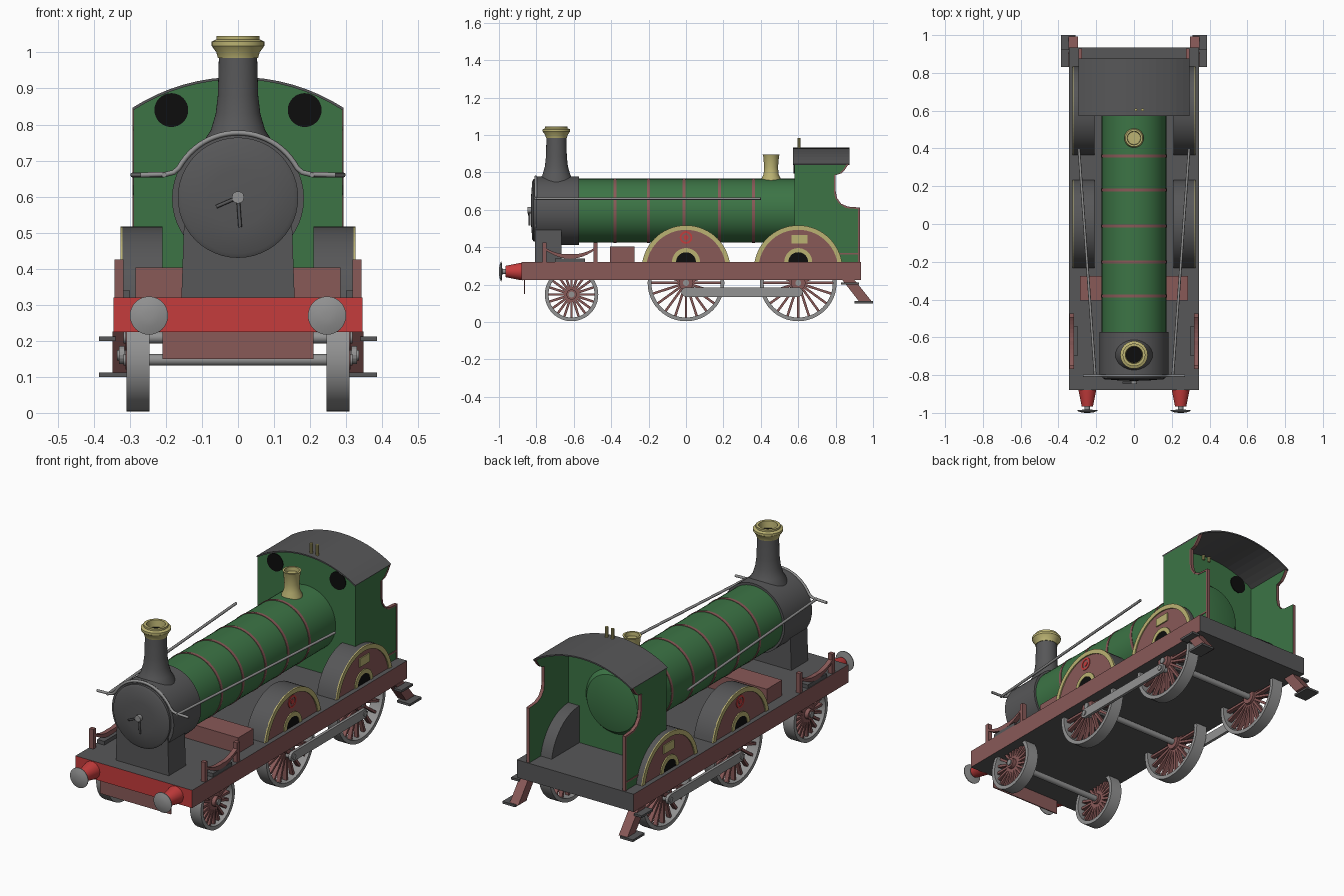
import bpy, bmesh, math
from mathutils import Vector, Matrix

if "Cube" in bpy.data.objects:
    bpy.data.objects.remove(bpy.data.objects["Cube"])


def colour(name, r, g, b):
    m = bpy.data.materials.new(name)
    m.diffuse_color = (r, g, b, 1)
    m.use_nodes = True
    m.node_tree.nodes["Principled BSDF"].inputs["Base Color"].default_value = m.diffuse_color
    return m


GREEN = colour("engine green", 0.045, 0.175, 0.06)
GREY = colour("dark grey", 0.095, 0.095, 0.098)
MAROON = colour("maroon", 0.25, 0.1, 0.097)
RED = colour("beam red", 0.56, 0.045, 0.045)
BRASS = colour("brass", 0.5, 0.45, 0.17)
STEEL = colour("steel grey", 0.29, 0.29, 0.29)
BLACK = colour("black", 0.004, 0.004, 0.004)


def finish(name, bm, mats, rule=None, smooth=False):
    bmesh.ops.recalc_face_normals(bm, faces=bm.faces)
    bm.normal_update()
    if rule:
        for f in bm.faces:
            f.material_index = rule(f)
    me = bpy.data.meshes.new(name)
    bm.to_mesh(me)
    bm.free()
    for m in mats:
        me.materials.append(m)
    ob = bpy.data.objects.new(name, me)
    bpy.context.collection.objects.link(ob)
    if smooth:
        bpy.ops.object.select_all(action='DESELECT')
        bpy.context.view_layer.objects.active = ob
        ob.select_set(True)
        bpy.ops.object.shade_smooth_by_angle(angle=math.radians(35))
    return ob


def place(axis, a, b, t):
    """2D profile point plus depth: x -> (y,z), y -> (x,z), z -> (x,y)."""
    return {'x': (t, a, b), 'y': (a, t, b), 'z': (a, b, t)}[axis]


def prism(name, pts, axis, lo, hi, mats, rule=None, smooth=False):
    bm = bmesh.new()
    A = [bm.verts.new(place(axis, a, b, lo)) for a, b in pts]
    B = [bm.verts.new(place(axis, a, b, hi)) for a, b in pts]
    n = len(pts)
    bm.faces.new(A)
    bm.faces.new(B)
    for i in range(n):
        bm.faces.new((A[i], A[(i + 1) % n], B[(i + 1) % n], B[i]))
    return finish(name, bm, mats, rule, smooth)


def box(name, x, y, z, mats, rule=None):
    pts = [(x[0], y[0]), (x[1], y[0]), (x[1], y[1]), (x[0], y[1])]
    return prism(name, pts, 'z', z[0], z[1], mats, rule)


def lathe(name, prof, axis, c, mats, rule=None, seg=40, closed=False):
    """Revolve (radius, position) pairs about an axis through the 2D centre c."""
    bm = bmesh.new()
    rings = []
    for r, t in prof:
        rings.append([bm.verts.new(place(axis, c[0] + r * math.cos(k * math.tau / seg),
                                         c[1] + r * math.sin(k * math.tau / seg), t))
                      for k in range(seg)])
    pairs = list(zip(rings, rings[1:]))
    if closed:
        pairs.append((rings[-1], rings[0]))
    else:
        bm.faces.new(rings[0])
        bm.faces.new(rings[-1])
    for p, q in pairs:
        for k in range(seg):
            j = (k + 1) % seg
            bm.faces.new((p[k], p[j], q[j], q[k]))
    return finish(name, bm, mats, rule, True)


def rod(name, pts, r, mat):
    cu = bpy.data.curves.new(name, 'CURVE')
    cu.dimensions = '3D'
    cu.bevel_depth, cu.bevel_resolution, cu.use_fill_caps = r, 2, True
    sp = cu.splines.new('POLY')
    sp.points.add(len(pts) - 1)
    for p, q in zip(sp.points, pts):
        p.co = (*q, 1)
    cu.materials.append(mat)
    ob = bpy.data.objects.new(name, cu)
    bpy.context.collection.objects.link(ob)
    bpy.ops.object.select_all(action='DESELECT')
    bpy.context.view_layer.objects.active = ob
    ob.select_set(True)
    bpy.ops.object.convert(target='MESH')


def arc(cy, cz, r, a0, a1, n=24):
    return [(cy + r * math.cos(a0 + (a1 - a0) * i / n), cz + r * math.sin(a0 + (a1 - a0) * i / n))
            for i in range(n + 1)]


def both(s, lo, hi):
    return sorted((s * lo, s * hi))


# Footplate: grey deck, maroon sides, red front beam
box("footplate", (-0.345, 0.345), (-0.88, 0.935), (0.225, 0.32), [GREY, MAROON, RED],
    lambda f: 1 if abs(f.normal.x) > 0.5 else 2 if f.normal.y < -0.5 else 0)
box("front_guard_plate", (-0.21, 0.21), (-0.866, -0.86), (0.15, 0.225), [MAROON])
box("motion_box", (-0.285, 0.285), (-0.405, -0.275), (0.32, 0.403), [MAROON])

# Smokebox, saddle and door
prism("smokebox_saddle", [(-0.157, 0.32), (0.157, 0.32), (0.15, 0.52), (-0.15, 0.52)],
      'y', -0.808, -0.665, [GREY])
lathe("smokebox", [(0.183, -0.572), (0.183, -0.803)], 'y', (0, 0.595), [GREY], seg=48)
lathe("smokebox_door", [(0.167, -0.8), (0.167, -0.815), (0.155, -0.822), (0.08, -0.828),
                        (0.02, -0.83)], 'y', (0, 0.597), [GREY], seg=48)
lathe("door_hub", [(0.017, -0.825), (0.017, -0.848)], 'y', (0, 0.598), [STEEL], seg=12)
rod("door_handle_side", [(0, -0.84, 0.598), (-0.06, -0.84, 0.572)], 0.005, GREY)
rod("door_handle_down", [(0, -0.836, 0.598), (0.006, -0.836, 0.515)], 0.005, GREY)

# Boiler with lining bands
lathe("boiler", [(0.171, -0.58), (0.171, 0.6), (0.15, 0.625), (0.08, 0.64)],
      'y', (0, 0.595), [GREEN], seg=48)
for y in (-0.38, -0.2, -0.01, 0.18, 0.36):
    lathe("boiler_band", [(0.1735, y - 0.008), (0.1735, y + 0.008)], 'y', (0, 0.595),
          [MAROON], seg=48)

# Chimney with brass cap, and brass dome
lathe("chimney", [(0.1, 0.7), (0.098, 0.75), (0.075, 0.785), (0.062, 0.83), (0.056, 0.88),
                  (0.053, 0.99)], 'z', (0, -0.693), [GREY])
lathe("chimney_cap", [(0.056, 0.985), (0.06, 1.0), (0.073, 1.018), (0.073, 1.03), (0.06, 1.036),
                      (0.06, 1.046), (0.046, 1.046), (0.042, 1.01)], 'z', (0, -0.693),
      [BRASS, BLACK], lambda f: 1 if len(f.verts) > 4 and f.calc_center_median().z > 1 else 0)
lathe("dome", [(0.054, 0.74), (0.05, 0.77), (0.04, 0.79), (0.037, 0.83), (0.042, 0.885),
               (0.046, 0.895), (0.036, 0.895), (0.034, 0.875)], 'z', (0, 0.455), [BRASS])

# Handrails along the boiler and over the smokebox
for s in (1, -1):
    rod("side_handrail", [(s * 0.205, -0.81, 0.66), (s * 0.292, 0.4, 0.66)], 0.007, STEEL)
over = [(x, z) for x, z in arc(0, 0.59, 0.187, 0.5, math.pi - 0.5)]
over = [(0.27, 0.66), (0.2, 0.662), (0.178, 0.667)] + over + [(-0.178, 0.667), (-0.2, 0.662), (-0.27, 0.66)]
rod("front_handrail", [(x, -0.803, z) for x, z in over], 0.007, STEEL)

# Cab front wall with round windows, and curved roof
wall_top = arc(0, 0.388, 0.537, math.pi / 2 - 0.57, math.pi / 2 + 0.57, 16)
prism("cab_front", [(-0.29, 0.32), (0.29, 0.32)] + wall_top, 'y', 0.58, 0.6, [GREEN])
roof = arc(0, 0.388, 0.544, math.pi / 2 - 0.57, math.pi / 2 + 0.57, 16)
prism("cab_roof", roof + wall_top[::-1], 'y', 0.573, 0.875, [GREY])
for s in (1, -1):
    lathe("cab_window", [(0.047, 0.576), (0.047, 0.604)], 'y', (s * 0.185, 0.84), [BLACK], seg=32)
for x in (0.01, 0.045):
    lathe("whistle", [(0.008, 0.9), (0.008, 0.985)], 'z', (x, 0.605), [BRASS], seg=10)

# Cab sides with cut-out and maroon edges
edge = [(0.93, 0.32), (0.93, 0.612), (0.865, 0.617), (0.83, 0.632), (0.808, 0.662), (0.8, 0.7),
        (0.8, 0.785), (0.83, 0.795), (0.85, 0.815), (0.87, 0.845)]
for s in (1, -1):
    lo, hi = both(s, 0.275, 0.29)
    prism("cab_side", [(0.59, 0.32)] + edge + [(0.59, 0.845)], 'x', lo, hi, [GREEN, MAROON],
          lambda f: 1 if abs(f.normal.x) < 0.5 else 0)
    inner = [(y - 0.01, z - 0.008) if i < 3 else (y - 0.01, z) for i, (y, z) in enumerate(edge)]
    lo, hi = both(s, 0.289, 0.293)
    prism("cab_lining", edge + inner[::-1], 'x', lo, hi, [MAROON])
    box("cab_lower_lining", (lo, hi), (0.6, 0.92), (0.36, 0.368), [MAROON])

# Splashers with brass rims, hub openings and plates
for s in (1, -1):
    face = both(s, 0.318, 0.326)
    for cy in (0.0, 0.6):
        a = math.asin(0.04 / 0.237)
        outer = arc(cy, 0.28, 0.237, a, math.pi - a, 28)
        lo, hi = both(s, 0.21, 0.32)
        prism("splasher", outer, 'x', lo, hi, [GREY, MAROON],
              lambda f: 1 if f.normal.x * s > 0.9 else 0, True)
        prism("splasher_rim", outer + arc(cy, 0.28, 0.213, math.pi - a, a, 28), 'x', *face, [BRASS])
        prism("hub_opening_rim", arc(cy, 0.32, 0.075, 0, math.pi) + arc(cy, 0.32, 0.053, math.pi, 0),
              'x', *face, [BRASS])
        lo, hi = both(s, 0.318, 0.323)
        prism("hub_opening", arc(cy, 0.32, 0.053, 0, math.pi), 'x', lo, hi, [BLACK])
    box("brass_plate", face, (0.563, 0.65), (0.42, 0.465), [BRASS])
    f0, f1 = both(s, 0.318, 0.323)
    lathe("red_ornament", [(0.034, f0), (0.034, f1), (0.024, f1), (0.024, f0)], 'x', (0, 0.452),
          [RED], seg=20, closed=True)
    prism("red_ornament_centre", arc(0, 0.452, 0.013, 0, math.tau * 0.9, 9), 'x', f0, f1, [RED])


# Spoked wheels
def wheel(s, cy, R, spokes):
    lo, hi = both(s, 0.245, 0.31)
    lathe("tyre", [(R, lo), (R, hi), (R - 0.02, hi), (R - 0.02, lo)], 'x', (cy, R + 0.004),
          [STEEL], seg=48, closed=True)
    lo, hi = both(s, 0.255, 0.312)
    lathe("wheel_hub", [(R * 0.19, lo), (R * 0.19, hi)], 'x', (cy, R + 0.004), [MAROON], seg=20)
    bm = bmesh.new()
    for k in range(spokes):
        M = (Matrix.Translation((s * 0.28, cy, R + 0.004)) @ Matrix.Rotation(k * math.tau / spokes, 4, 'X')
             @ Matrix.Translation((0, 0, R * 0.53)) @ Matrix.Diagonal((0.022, 0.013, R * 0.8, 1)))
        bmesh.ops.create_cube(bm, size=1, matrix=M)
    finish("spokes", bm, [MAROON])


for cy, R in ((-0.612, 0.143), (0.0, 0.205), (0.6, 0.205)):
    for s in (1, -1):
        wheel(s, cy, R, 20)
    lathe("axle", [(0.016, -0.318), (0.016, 0.318)], 'x', (cy, R + 0.004), [STEEL], seg=16)

for s in (1, -1):
    # Coupling rod and crank pins
    lo, hi = both(s, 0.315, 0.33)
    bar = arc(0.6, 0.16, 0.025, -math.pi / 2, math.pi / 2, 8) + arc(0, 0.16, 0.025, math.pi / 2, math.pi * 1.5, 8)
    prism("coupling_rod", bar, 'x', lo, hi, [STEEL])
    for cy in (0.0, 0.6):
        lo, hi = both(s, 0.28, 0.335)
        lathe("crank_pin", [(0.014, lo), (0.014, hi)], 'x', (cy, 0.16), [STEEL], seg=12)

    # Buffers
    lathe("buffer_housing", [(0.047, -0.875), (0.045, -0.89), (0.03, -0.965)], 'y',
          (s * 0.247, 0.27), [RED], seg=24)
    lathe("buffer_head", [(0.014, -0.96), (0.014, -0.982), (0.053, -0.986), (0.053, -0.99),
                          (0.03, -0.998), (0.01, -1.0)], 'y', (s * 0.247, 0.27), [STEEL], seg=32)

    # Front leaf springs on posts
    x = both(s, 0.318, 0.342)
    for y in (-0.757, -0.484):
        box("spring_post", x, (y - 0.011, y + 0.011), (0.32, 0.425), [MAROON])
    sag = [(-0.62 + 0.13 * t / 6, 0.338 + 0.045 * (t / 6) ** 2) for t in range(-6, 7)]
    prism("leaf_spring", sag + [(y, z + 0.012 + 0.014 * (1 - abs(y + 0.62) / 0.13)) for y, z in sag[::-1]],
          'x', *x, [MAROON])
    box("spring_base", both(s, 0.3, 0.342), (-0.7, -0.54), (0.32, 0.34), [GREY])

    # Rear steps on slanted hangers
    lo, hi = both(s, 0.297, 0.348)
    prism("step_hanger", [(0.835, 0.226), (0.9, 0.226), (0.993, 0.11), (0.925, 0.11)], 'x', lo, hi, [MAROON])
    box("lower_step", both(s, 0.31, 0.386), (0.9, 1.0), (0.1, 0.112), [GREY])
    box("upper_step", both(s, 0.34, 0.386), (0.83, 0.925), (0.2, 0.212), [GREY])
